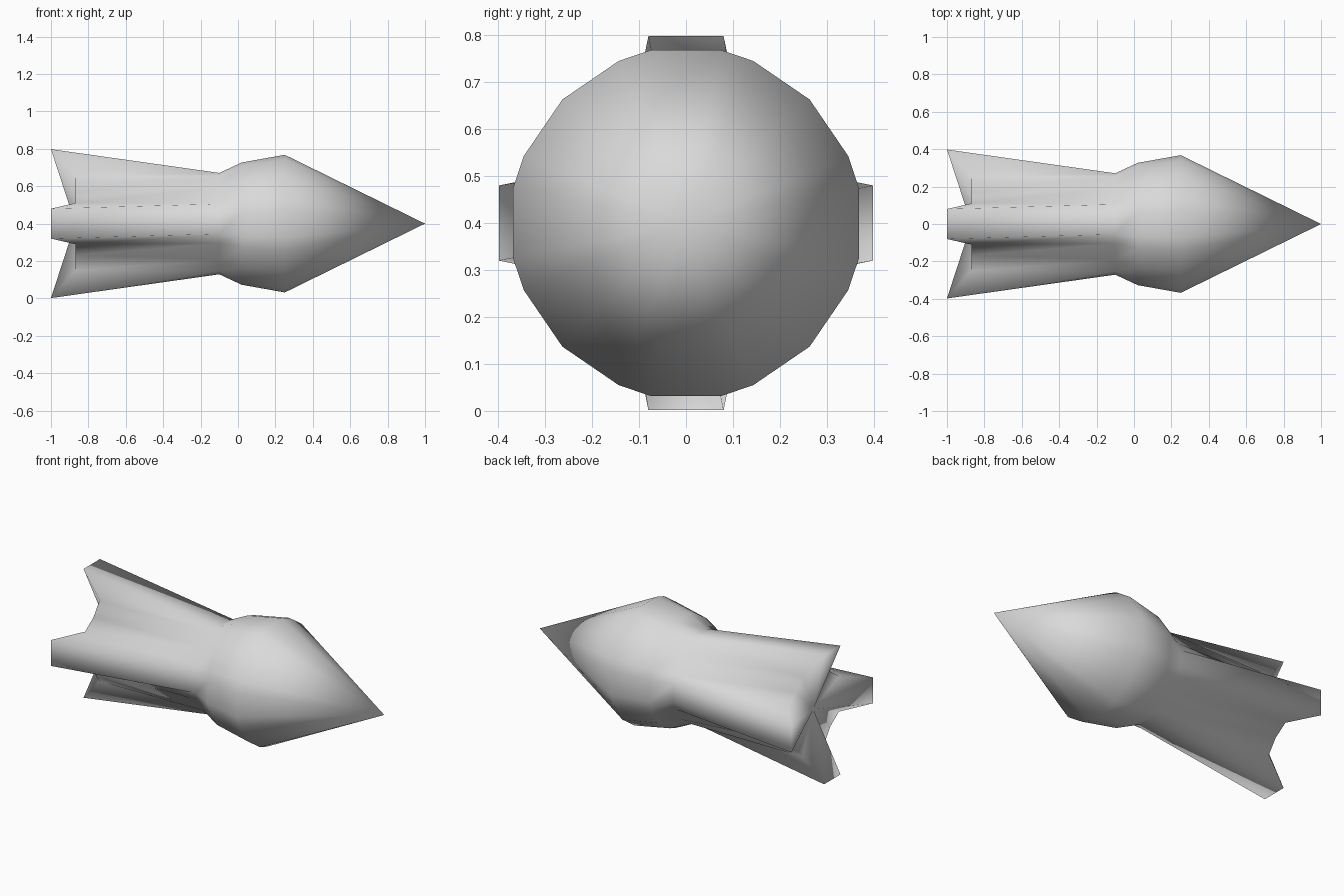
import bpy, bmesh, math

if "Cube" in bpy.data.objects:
    bpy.data.objects.remove(bpy.data.objects["Cube"])

CENTRE_Z = 0.4

# Quarter cross-sections (tangent, radial, x): fin edge, shoulder, diagonal, shoulder
HEAD = [(0.075, 0.368), (0.143, 0.345), (0.263, 0.263), (0.345, 0.143), (0.368, 0.075)]
TAIL = [(0.08, 0.398, -1.0), (0.11, 0.25, -0.87), (0.168, 0.168, -0.87),
        (0.25, 0.11, -0.87), (0.398, 0.08, -1.0)]


def head_section(x, radius):
    s = radius / 0.368
    return [(a * s, b * s, x) for a, b in HEAD]


def add_ring(bm, quarter):
    """Repeat a quarter section four times around the x axis."""
    ring = []
    for q in range(4):
        c, s = math.cos(q * math.pi / 2), math.sin(q * math.pi / 2)
        for a, b, x in quarter:
            ring.append(bm.verts.new((x, a * c + b * s, CENTRE_Z - a * s + b * c)))
    return ring


bm = bmesh.new()
rings = [add_ring(bm, sec) for sec in (
    TAIL,                       # finned tail end
    head_section(-0.1, 0.271),  # waist
    head_section(0.02, 0.327),  # shoulder
    head_section(0.25, 0.368),  # widest part
)]
n = len(rings[0])

# Skin between the sections
for r0, r1 in zip(rings, rings[1:]):
    for i in range(n):
        j = (i + 1) % n
        bm.faces.new((r0[i], r0[j], r1[j], r1[i]))

# Pointed nose and swept-in tail, each closed to one point
for ring, x in ((rings[-1], 1.0), (rings[0], -0.87)):
    apex = bm.verts.new((x, 0, CENTRE_Z))
    for i in range(n):
        bm.faces.new((ring[i], ring[(i + 1) % n], apex))
bmesh.ops.recalc_face_normals(bm, faces=bm.faces)

# The whole skin is smooth shaded
for f in bm.faces:
    f.smooth = True

mesh = bpy.data.meshes.new("finned_dart")
bm.to_mesh(mesh)
bm.free()
dart = bpy.data.objects.new("finned_dart", mesh)
bpy.context.collection.objects.link(dart)

grey = bpy.data.materials.new("light_grey")
grey.diffuse_color = (0.7, 0.7, 0.7, 1)
grey.use_nodes = True
grey.node_tree.nodes["Principled BSDF"].inputs["Base Color"].default_value = grey.diffuse_color
mesh.materials.append(grey)
